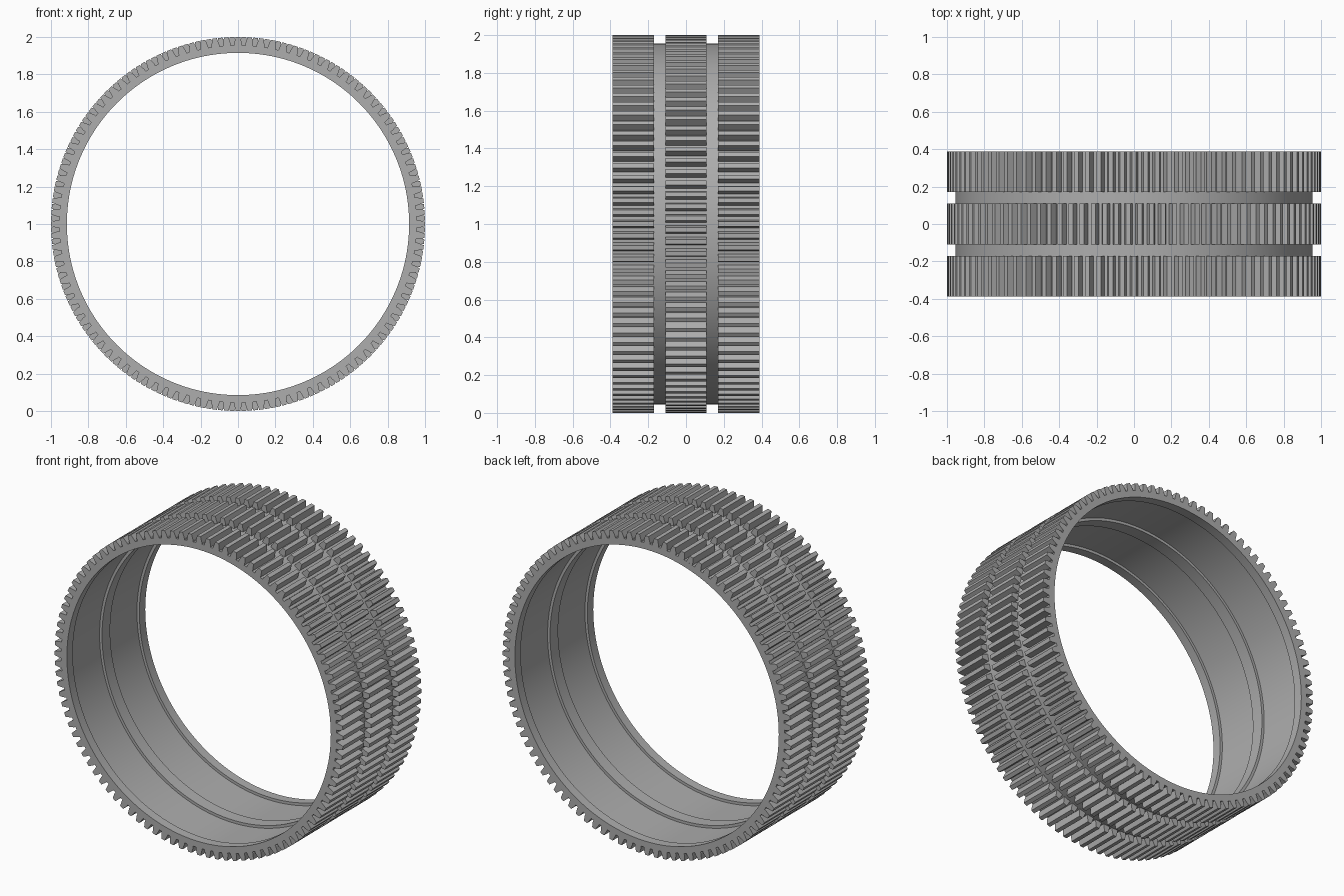
import bpy, bmesh, math
from mathutils import Matrix, Vector

cube = bpy.data.objects.get("Cube")
if cube:
    bpy.data.objects.remove(cube, do_unlink=True)

TEETH = 100
PITCH = 2 * math.pi / TEETH
CENTRE = Matrix.Translation((0, 0, 1))

grey = bpy.data.materials.new("mid grey")
grey.use_nodes = True
grey.diffuse_color = (0.42, 0.42, 0.42, 1)
grey.node_tree.nodes["Principled BSDF"].inputs["Base Color"].default_value = grey.diffuse_color


def finish(bm, name):
    bmesh.ops.recalc_face_normals(bm, faces=bm.faces)
    mesh = bpy.data.meshes.new(name)
    bm.to_mesh(mesh)
    bm.free()
    mesh.materials.append(grey)
    obj = bpy.data.objects.new(name, mesh)
    bpy.context.collection.objects.link(obj)
    obj.matrix_world = CENTRE
    return obj


# Drum: one (radius, y) half profile, mirrored and spun about the axle
half = [(0.955, 0.388), (0.915, 0.388), (0.915, 0.33), (0.932, 0.33), (0.932, 0.04), (0.915, 0.04)]
profile = half + [(r, -y) for r, y in reversed(half)]
bm = bmesh.new()
verts = [bm.verts.new((r, y, 0)) for r, y in profile]
edges = [bm.edges.new((v, verts[i - 1])) for i, v in enumerate(verts)]
bmesh.ops.spin(bm, geom=verts + edges, cent=(0, 0, 0), axis=(0, 1, 0),
               angle=2 * math.pi, steps=160, use_merge=True)
bmesh.ops.remove_doubles(bm, verts=bm.verts, dist=1e-5)
drum = finish(bm, "drum")
bpy.context.view_layer.objects.active = drum
drum.select_set(True)
bpy.ops.object.shade_smooth_by_angle(angle=math.radians(30))


# Tread rows: tapered bars repeated round the drum
def tread_row(name, y, phase):
    section = [(-0.021, 0.95), (-0.021, 0.965), (-0.012, 1.0),
               (0.012, 1.0), (0.021, 0.965), (0.021, 0.95)]
    bm = bmesh.new()
    for i in range(TEETH):
        turn = Matrix.Rotation((i + phase) * PITCH, 3, "Y")
        ends = [[bm.verts.new(turn @ Vector((x, y + side, z))) for x, z in section]
                for side in (-0.109, 0.109)]
        for end in ends:
            bm.faces.new(end)
        for k in range(len(section)):
            bm.faces.new((ends[0][k - 1], ends[0][k], ends[1][k], ends[1][k - 1]))
    finish(bm, name)


tread_row("front_tread", -0.279, 0)
tread_row("middle_tread", 0, 0.5)
tread_row("back_tread", 0.279, 0)
